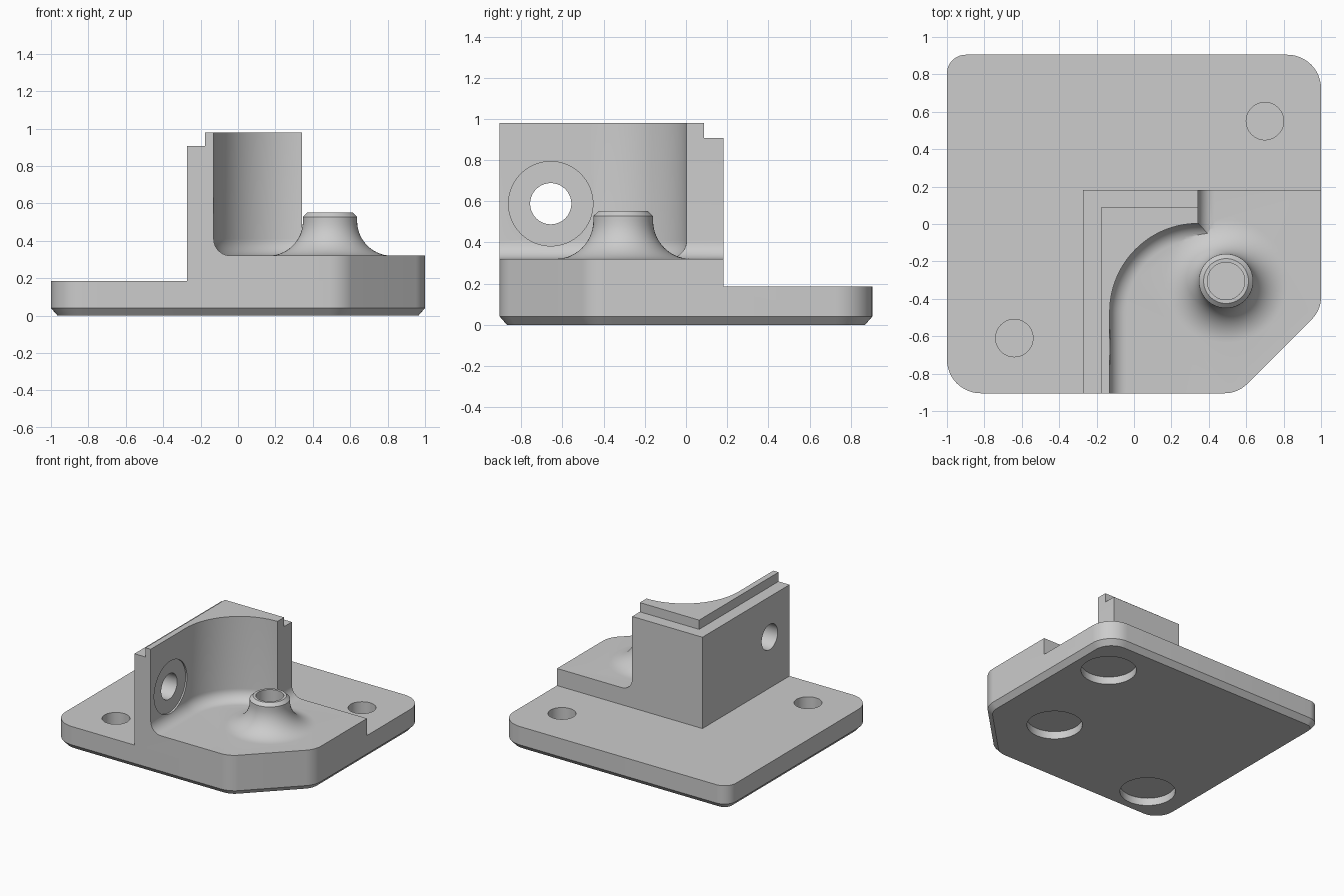
import bpy, bmesh, math
from mathutils import Vector

cube = bpy.data.objects.get("Cube")
if cube:
    bpy.data.objects.remove(cube, do_unlink=True)

COLOUR = (0.604, 0.604, 0.604, 1)
grey = bpy.data.materials.new("plain grey")
grey.use_nodes = True
grey.diffuse_color = COLOUR
grey.node_tree.nodes["Principled BSDF"].inputs["Base Color"].default_value = COLOUR


def loft(name, rings):
    """Closed solid through rings of equal point count."""
    bm = bmesh.new()
    layers = [[bm.verts.new(p) for p in ring] for ring in rings]
    n = len(layers[0])
    for a, b in zip(layers, layers[1:]):
        for i in range(n):
            j = (i + 1) % n
            bm.faces.new((a[i], a[j], b[j], b[i]))
    bm.faces.new(layers[0])
    bm.faces.new(layers[-1])
    bmesh.ops.recalc_face_normals(bm, faces=bm.faces)
    mesh = bpy.data.meshes.new(name)
    bm.to_mesh(mesh)
    bm.free()
    mesh.materials.append(grey)
    obj = bpy.data.objects.new(name, mesh)
    bpy.context.collection.objects.link(obj)
    return obj


def at_height(points, z):
    return [(p[0], p[1], z) for p in points]


def rounded(corners, steps=12):
    """Outline from (x, y, radius) corners."""
    out = []
    for i, (x, y, r) in enumerate(corners):
        p = Vector((x, y))
        if r == 0:
            out.append(p)
            continue
        u = (Vector(corners[i - 1][:2]) - p).normalized()
        v = (Vector(corners[(i + 1) % len(corners)][:2]) - p).normalized()
        half = u.angle(v) / 2
        t = r / math.tan(half)
        c = p + (u + v).normalized() * r / math.sin(half)
        a, b = (p + u * t - c).normalized(), (p + v * t - c).normalized()
        out += [c + a.slerp(b, k / steps) * r for k in range(steps + 1)]
    return out


def circle(x, y, r, n=64):
    return [(x + r * math.cos(2 * math.pi * k / n), y + r * math.sin(2 * math.pi * k / n))
            for k in range(n)]


def cylinder(name, x, y, r, z0, z1):
    return loft(name, [at_height(circle(x, y, r), z0), at_height(circle(x, y, r), z1)])


def cylinder_x(name, y, z, r, x0, x1):
    ring = circle(y, z, r)
    return loft(name, [[(x, a, b) for a, b in ring] for x in (x0, x1)])


def combine(body, other, operation):
    mod = body.modifiers.new(other.name, 'BOOLEAN')
    mod.operation, mod.solver, mod.object = operation, 'EXACT', other
    bpy.context.view_layer.objects.active = body
    bpy.ops.object.modifier_apply(modifier=mod.name)
    bpy.data.objects.remove(other, do_unlink=True)


SIDE, DEPTH = 1.0, 0.905
LEFT, BACK = -0.272, 0.183
CUT = 1.46


# Base plate with one clipped corner and a bevelled underside
def clipped_corner(i):
    k = CUT - i * math.sqrt(2)
    return [(k - DEPTH + i, -DEPTH + i, 0.17 - i), (SIDE - i, SIDE - i - k, 0.17 - i)]


def plate_outline(i):
    s, d = SIDE - i, DEPTH - i
    return rounded([(-s, -d, 0.18 - i)] + clipped_corner(i)
                   + [(s, d, 0.18 - i), (-s, d, 0.1 - i)])


body = loft("mounting_bracket", [at_height(plate_outline(i), z)
                                 for i, z in ((0.035, 0), (0, 0.04), (0, 0.185))])

# Raised pad
pad = rounded([(LEFT, -DEPTH, 0)] + clipped_corner(0) + [(SIDE, BACK, 0), (LEFT, BACK, 0)])
combine(body, loft("raised_pad", [at_height(pad, z) for z in (0.185, 0.32)]), 'UNION')


# Curved wall: inner face offset by d, outer face pulled in by step
def wall_outline(d, step=0.0):
    cx, cy, r = 0.343, -0.47, 0.473 - d
    end = math.acos(d / r)
    pts = [(LEFT + step, -DEPTH), (cx - r, -DEPTH)]
    for k in range(33):
        a = math.pi + (end - math.pi) * k / 32
        pts.append((cx + r * math.cos(a), cy + r * math.sin(a)))
    return pts + [(cx + d, BACK - step), (LEFT + step, BACK - step)]


FILLET = 0.09
rings = [at_height(wall_outline(FILLET), 0.3)]
for k in range(11):
    a = math.pi / 2 * k / 10
    rings.append(at_height(wall_outline(FILLET * (1 - math.sin(a))),
                           0.32 + FILLET * (1 - math.cos(a))))
rings += [at_height(wall_outline(0, s), z) for s, z in ((0, 0.907), (0.096, 0.907), (0.096, 0.98))]
combine(body, loft("curved_wall", rings), 'UNION')

# Flared hollow post
PX, PY = 0.492, -0.305
profile = [(0.33, 0.3)]
for k in range(15):
    a = math.pi / 2 * k / 14
    profile.append((0.33 - 0.185 * math.sin(a), 0.505 - 0.185 * math.cos(a)))
profile += [(0.145, 0.528), (0.12, 0.552), (0.1, 0.552), (0.1, 0.45)]
combine(body, loft("flared_post", [at_height(circle(PX, PY, r), z) for r, z in profile]), 'UNION')

# Blind holes in the plate top, round foot recesses beneath them and the post
HOLES = ((0.7, 0.55), (-0.64, -0.61))
for x, y in HOLES:
    combine(body, cylinder("plate_hole", x, y, 0.1, 0.07, 0.25), 'DIFFERENCE')
for x, y in HOLES + ((PX, PY),):
    combine(body, cylinder("foot_recess", x, y, 0.2, -0.1, 0.06), 'DIFFERENCE')

# Hole through the wall with a shallow seat on the inner side
combine(body, cylinder_x("wall_hole", -0.657, 0.588, 0.1, -0.4, 0.1), 'DIFFERENCE')
combine(body, cylinder_x("hole_seat", -0.657, 0.588, 0.205, -0.142, -0.04), 'DIFFERENCE')

# Merge flat faces and shade
bm = bmesh.new()
bm.from_mesh(body.data)
bmesh.ops.remove_doubles(bm, verts=bm.verts, dist=0.0001)
bmesh.ops.dissolve_limit(bm, angle_limit=0.005, verts=bm.verts, edges=bm.edges)
bm.to_mesh(body.data)
bm.free()
bpy.ops.object.select_all(action='DESELECT')
body.select_set(True)
bpy.context.view_layer.objects.active = body
bpy.ops.object.shade_smooth_by_angle(angle=math.radians(25))
